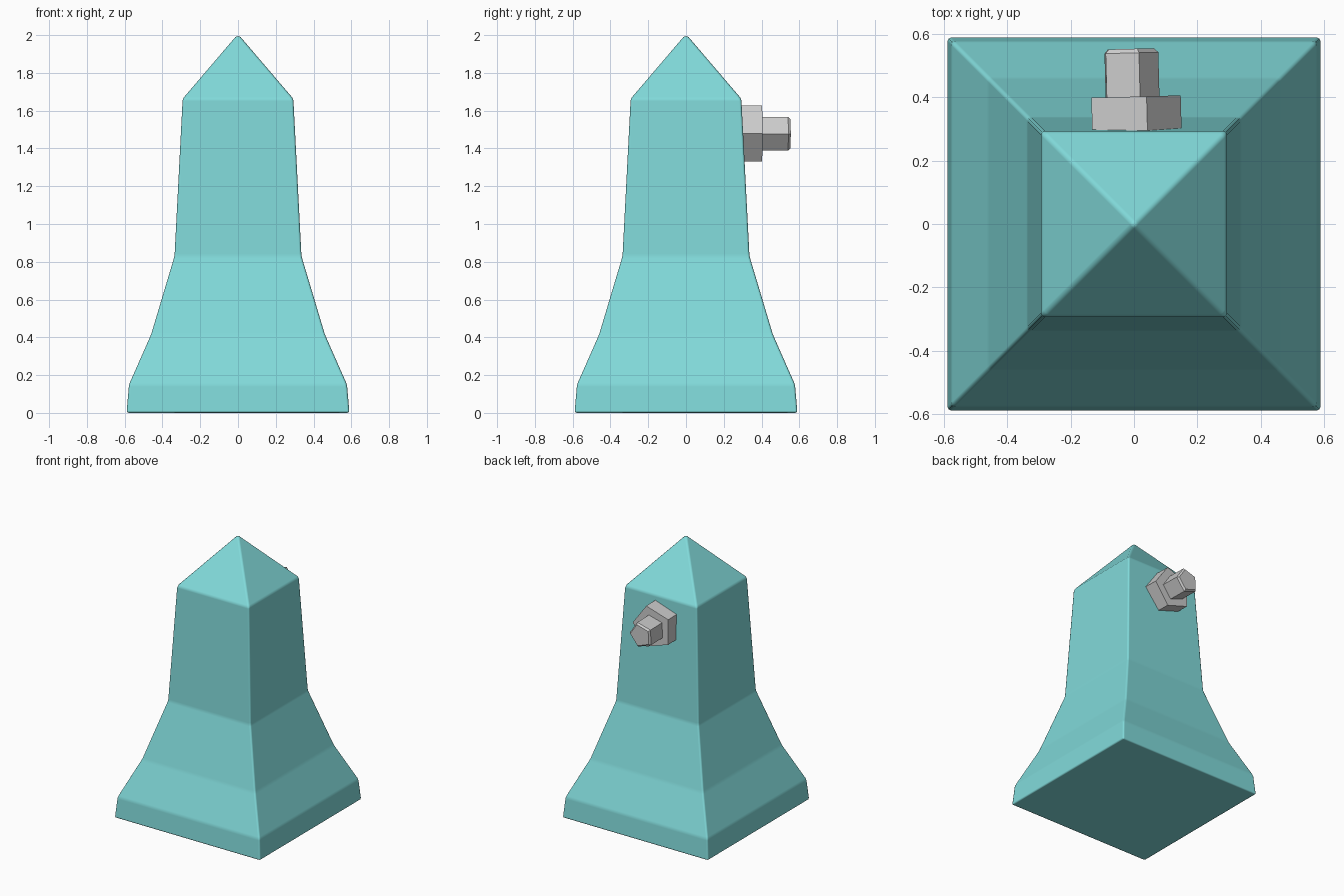
import bpy, bmesh, math
from mathutils import Matrix

if "Cube" in bpy.data.objects:
    bpy.data.objects.remove(bpy.data.objects["Cube"])


def loft(name, sides, rings, start, matrix=None):
    """Stack regular polygon rings (radius, height); radius 0 makes a point."""
    bm = bmesh.new()
    prev = None
    for r, h in rings:
        n = sides if r else 1
        cur = [bm.verts.new((r * math.cos(start + i * math.tau / sides),
                             r * math.sin(start + i * math.tau / sides), h))
               for i in range(n)]
        if prev is None:
            bm.faces.new(cur[::-1])
        else:
            for i in range(sides):
                j = (i + 1) % sides
                bm.faces.new([prev[i], prev[j]] + ([cur[j], cur[i]] if n > 1 else cur))
        prev = cur
    if len(prev) > 1:
        bm.faces.new(prev)
    if matrix:
        bm.transform(matrix)
    bmesh.ops.recalc_face_normals(bm, faces=bm.faces)
    me = bpy.data.meshes.new(name)
    bm.to_mesh(me)
    bm.free()
    ob = bpy.data.objects.new(name, me)
    bpy.context.collection.objects.link(ob)
    return ob


# Square tapered post with a pyramid tip
half_widths = [(0.59, 0), (0.577, 0.15), (0.46, 0.415), (0.336, 0.83), (0.293, 1.663), (0, 2.006)]
post = loft("post", 4, [(w * math.sqrt(2), z) for w, z in half_widths], math.pi / 4)
for p in post.data.polygons:
    p.use_smooth = True
bev = post.modifiers.new("soft_edges", "BEVEL")
bev.width = 0.012
bev.segments = 2
bev.limit_method = "ANGLE"
bev.angle_limit = math.radians(4)
bev.harden_normals = True

mat = bpy.data.materials.new("turquoise")
mat.diffuse_color = (0.22, 0.70, 0.70, 1)
mat.use_nodes = True
mat.node_tree.nodes["Principled BSDF"].inputs["Base Color"].default_value = mat.diffuse_color
post.data.materials.append(mat)


# Five-sided nut and bolt sticking out of the back
def facing_back(x):
    return (Matrix.Translation((x, 0, 1.479)) @ Matrix.Rotation(math.radians(1.5), 4, "Z")
            @ Matrix.Rotation(math.radians(-90), 4, "X"))


loft("nut", 5, [(0.156, 0.26), (0.156, 0.402)], 0, facing_back(0.002))
loft("bolt", 5, [(0.093, 0.38), (0.093, 0.54), (0.08, 0.553)],
     math.radians(2), facing_back(-0.002))
